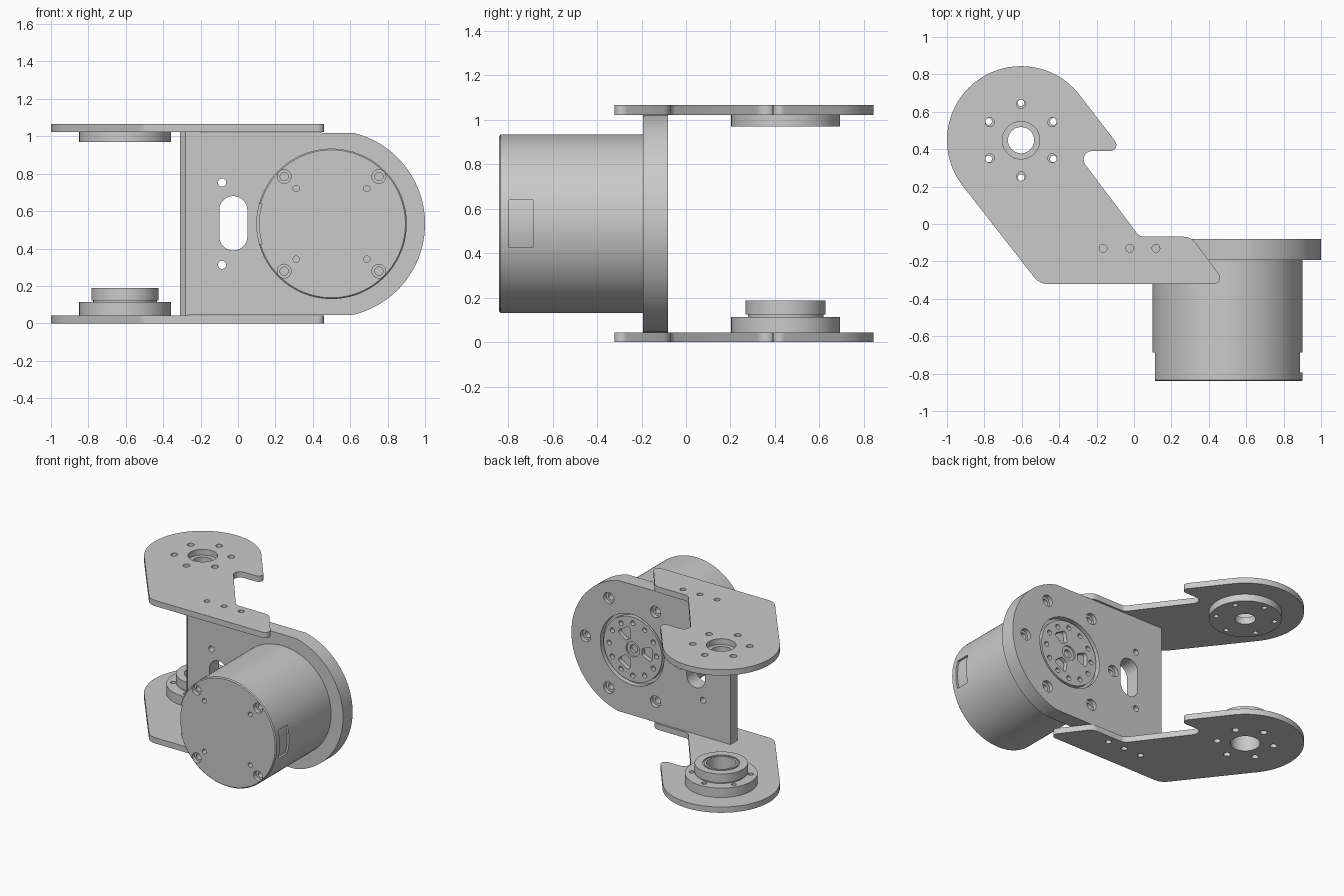
import bpy, bmesh
from math import sin, cos, pi, radians
from mathutils import Vector

cube = bpy.data.objects.get("Cube")
if cube:
    bpy.data.objects.remove(cube)

grey = bpy.data.materials.new("machined grey")
grey.use_nodes = True
colour = (0.59, 0.59, 0.59, 1)
grey.diffuse_color = colour
grey.node_tree.nodes["Principled BSDF"].inputs["Base Color"].default_value = colour

PIVOT = (-0.604, 0.448)     # hinge axis in x, y
MOTOR = (0.5, 0.532)        # motor axis in x, z
FRONT, SEAT, BACK = -0.84, -0.193, -0.08
THICK, HEIGHT = 0.043, 1.065


def place(u, v, t, axis):
    return (u, v, t) if axis == "z" else (u, t, v)


def finish(name, bm):
    bmesh.ops.recalc_face_normals(bm, faces=bm.faces)
    mesh = bpy.data.meshes.new(name)
    bm.to_mesh(mesh)
    bm.free()
    mesh.materials.append(grey)
    obj = bpy.data.objects.new(name, mesh)
    bpy.context.collection.objects.link(obj)
    return obj


def prism(name, outline, start, end, axis):
    """Extrude a closed 2D outline along an axis."""
    bm = bmesh.new()
    rings = [[bm.verts.new(place(u, v, t, axis)) for u, v in outline] for t in (start, end)]
    for ring in rings:
        bm.faces.new(ring)
    n = len(outline)
    for i in range(n):
        j = (i + 1) % n
        bm.faces.new((rings[0][i], rings[0][j], rings[1][j], rings[1][i]))
    return finish(name, bm)


def turned(name, centre, profile, axis, sides=96):
    """Spin a closed (radius, position) profile round an axis."""
    bm = bmesh.new()
    cols = []
    for k in range(sides):
        a = 2 * pi * k / sides
        cols.append([bm.verts.new(place(centre[0] + r * cos(a), centre[1] + r * sin(a), t, axis))
                     for r, t in profile])
    n = len(profile)
    for k in range(sides):
        p, q = cols[k], cols[(k + 1) % sides]
        for i in range(n):
            j = (i + 1) % n
            if profile[i][0] or profile[j][0]:
                bm.faces.new((p[i], p[j], q[j], q[i]))
    bmesh.ops.remove_doubles(bm, verts=bm.verts, dist=1e-5)
    return finish(name, bm)


def rod(r, a, b):
    return [(0, a), (r, a), (r, b), (0, b)]


def counterbore(wide, narrow, a, b, c):
    return [(0, a), (wide, a), (wide, b), (narrow, b), (narrow, c), (0, c)]


def around(centre, radius, count, first=0):
    for k in range(count):
        a = radians(first) + 2 * pi * k / count
        yield centre[0] + radius * cos(a), centre[1] + radius * sin(a)


def rounded(corners, steps=6):
    """Round (x, y, radius) corners with arcs."""
    pts = []
    for i, (x, y, r) in enumerate(corners):
        if r == 0:
            pts.append((x, y))
            continue
        c = Vector((x, y))
        a = (Vector(corners[i - 1][:2]) - c).normalized()
        b = (Vector(corners[(i + 1) % len(corners)][:2]) - c).normalized()
        half = a.angle(b) / 2
        reach = r * cos(half) / sin(half)
        mid = c + (a + b).normalized() * r / sin(half)
        s, e = c + a * reach - mid, c + b * reach - mid
        sweep = pi - 2 * half
        for k in range(steps + 1):
            f = k / steps
            p = mid + (s * sin((1 - f) * sweep) + e * sin(f * sweep)) / sin(sweep)
            pts.append((p.x, p.y))
    return pts


def cut(obj, cutters):
    """Subtract the cutters, then remove them."""
    for c in cutters:
        mod = obj.modifiers.new("cut", "BOOLEAN")
        mod.operation, mod.solver, mod.object = "DIFFERENCE", "EXACT", c
    graph = bpy.context.evaluated_depsgraph_get()
    mesh = bpy.data.meshes.new_from_object(obj.evaluated_get(graph))
    obj.modifiers.clear()
    obj.data = mesh
    for c in cutters:
        bpy.data.objects.remove(c)


def holes(centres, profile, axis, sides=24):
    return [turned("cutter", c, profile, axis, sides) for c in centres]


# Side plates: round hinge end, slanted arm, hooked notch and foot
end_arc = [(*p, 0) for p in list(around(PIVOT, 0.396, 80))[8:49]]
arm = [(-0.505, -0.322, 0.1), (0.495, -0.322, 0.035), (0.305, -0.068, 0.08),
       (0.03, -0.068, 0.05), (-0.315, 0.39, 0.045), (-0.06, 0.39, 0.033)]
plate_outline = rounded(end_arc + arm)
screw_line = [(x, -0.13) for x in (-0.165, -0.023, 0.117)]
for name, low in (("lower_side_plate", 0), ("upper_side_plate", HEIGHT - THICK)):
    plate = prism(name, plate_outline, low, low + THICK, "z")
    a, b = low - 0.1, low + 0.1
    cut(plate, holes(around(PIVOT, 0.193, 6, 30), rod(0.024, a, b), "z")
        + holes(screw_line, rod(0.021, a, b), "z")
        + holes([PIVOT], rod(0.1, a, b), "z", 64))

# Hinge discs on the inner faces of the side plates
top_in = HEIGHT - THICK
upper = turned("upper_hinge_disc", PIVOT,
               [(0.07, top_in), (0.07, 0.97), (0.245, 0.97), (0.245, top_in)], "z")
lower = turned("lower_hinge_disc", PIVOT,
               [(0.1, THICK), (0.245, THICK), (0.245, 0.113), (0.1, 0.113)], "z")
for disc in (upper, lower):
    cut(disc, holes(around(PIVOT, 0.2, 6, 30), rod(0.018, -0.1, 1.2), "z"))
turned("bearing", PIVOT,
       [(0.1, 0.1), (0.17, 0.1), (0.17, 0.123), (0.18, 0.123), (0.18, 0.188), (0.125, 0.188),
        (0.125, 0.18), (0.115, 0.18), (0.115, 0.188), (0.1, 0.188)], "z")

# Motor mounting plate with rounded end, chamfered edge, slot and screw holes
lo, hi = THICK, HEIGHT - THICK
nose = [p for p in around(MOTOR, 0.5, 160, -180) if lo < p[1] < hi and p[0] > MOTOR[0]]
mount = prism("motor_mount_plate", [(-0.31, hi), (-0.31, lo)] + nose, SEAT, BACK, "y")
slot = rounded([(x, z, 0.0745) for x, z in ((-0.1, 0.39), (0.05, 0.39), (0.05, 0.68), (-0.1, 0.68))], 10)
edge = [(-0.18, SEAT - 0.1), (-0.4, SEAT + 0.12), (-0.4, SEAT - 0.1)]
cut(mount, [prism("cutter", slot, -0.3, 0, "y"), prism("cutter", edge, -0.1, 1.2, "z")]
    + holes([(-0.085, 0.313), (-0.085, 0.753)], rod(0.022, -0.3, 0), "y")
    + holes(around(MOTOR, 0.385, 6), counterbore(0.042, 0.024, 0, BACK - 0.03, BACK - 0.09), "y", 32)
    + holes([MOTOR], rod(0.262, BACK - 0.04, 0), "y", 96))

# Output horn set in the mounting plate
horn = turned("output_horn", MOTOR, rod(0.24, BACK - 0.05, BACK - 0.008), "y")
pockets = []
for turn in (60, 180, 300):
    c, s = cos(radians(turn)), sin(radians(turn))
    shape = rounded([(0.075, -0.025, 0.012), (0.158, -0.06, 0.018),
                     (0.158, 0.06, 0.018), (0.075, 0.025, 0.012)])
    shape = [(MOTOR[0] + u * c - v * s, MOTOR[1] + u * s + v * c) for u, v in shape]
    pockets.append(prism("cutter", shape, BACK - 0.04, 0, "y"))
cut(horn, pockets
    + holes(around(MOTOR, 0.195, 12), rod(0.018, BACK - 0.04, 0), "y")
    + holes([MOTOR], counterbore(0.055, 0.03, 0, BACK - 0.02, BACK - 0.045), "y", 32))

# Motor body with screw holes and a shallow recess on both sides
body = turned("motor_body", MOTOR,
              [(0, FRONT), (0.395, FRONT), (0.402, FRONT + 0.007), (0.402, SEAT), (0, SEAT)], "y", 128)
recesses = []
for side, near in ((1, -0.795), (-1, -0.9)):
    arc = [(cos(radians(a)), sin(radians(a))) for a in range(-16, 17, 4)]
    shape = [(0.387 * u, 0.387 * v) for u, v in arc] + [(0.5, arc[-1][1] * 0.4), (0.5, arc[0][1] * 0.4)]
    shape = [(MOTOR[0] + side * u, MOTOR[1] + v) for u, v in shape]
    recesses.append(prism("cutter", shape, near, -0.688, "y"))
cut(body, recesses
    + holes(around(MOTOR, 0.358, 4, 45), counterbore(0.037, 0.022, -1, FRONT + 0.03, FRONT + 0.09), "y", 32)
    + holes(around(MOTOR, 0.267, 4, 45), rod(0.017, -1, FRONT + 0.06), "y"))

# Smooth the round walls, keep the edges sharp
bpy.ops.object.select_all(action="DESELECT")
for obj in bpy.context.collection.objects:
    if obj.type == "MESH" and grey.name in obj.data.materials:
        obj.select_set(True)
        bpy.context.view_layer.objects.active = obj
bpy.ops.object.shade_smooth_by_angle(angle=radians(30))
